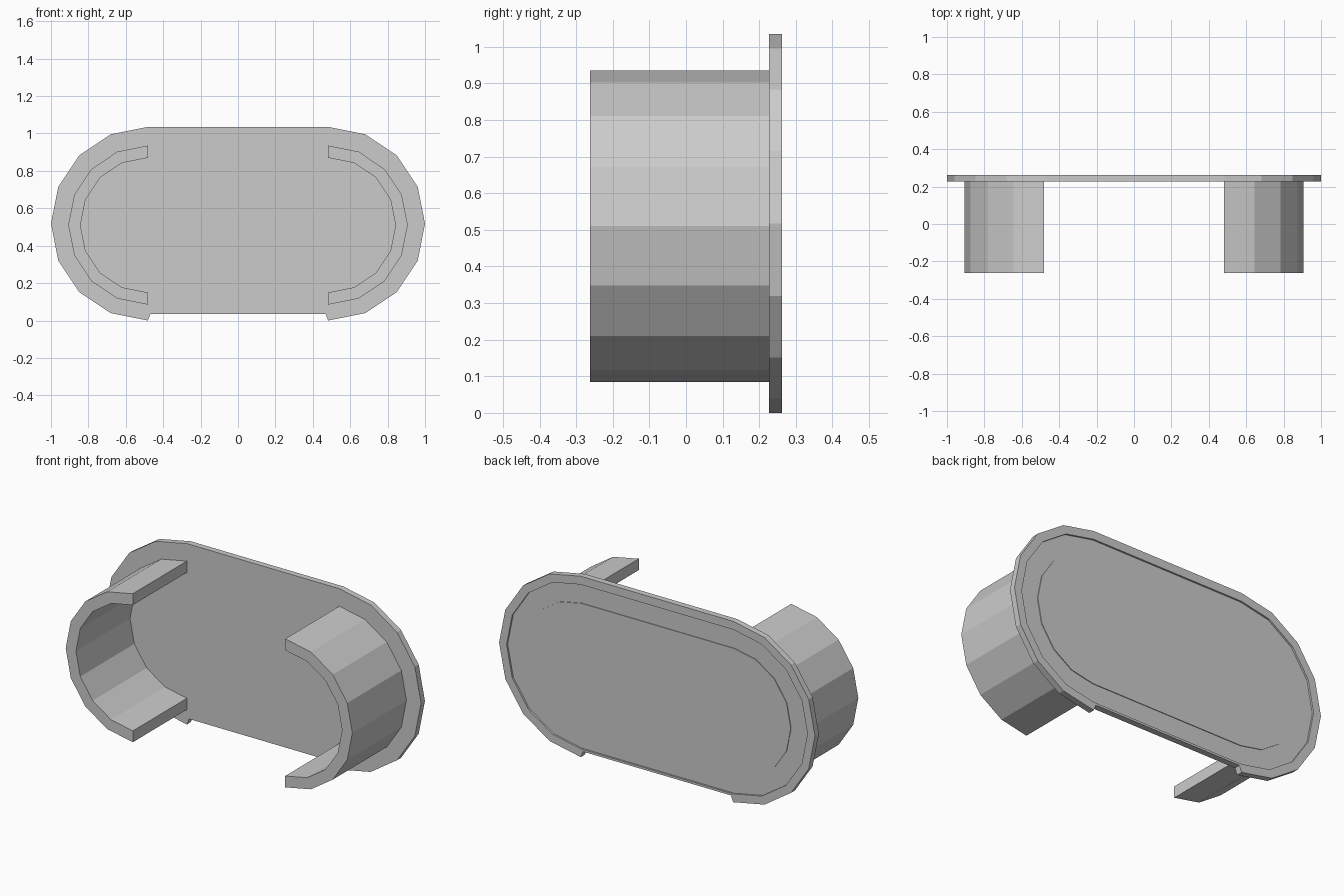
import bpy, bmesh, math

if "Cube" in bpy.data.objects:
    bpy.data.objects.remove(bpy.data.objects["Cube"])

CX = 0.4825          # arc centres lie at x = +-CX
Y_FRONT, Y_JOIN, Y_BACK = -0.262, 0.227, 0.262


def arc(r, cz):
    """Right-hand half circle, top to bottom, in eight flat steps (x, z)."""
    return [(CX + r * math.sin(math.pi * i / 8), cz + r * math.cos(math.pi * i / 8))
            for i in range(9)]


def pill(r, cz, notch_x, notch_z):
    """Closed stadium outline with two extra points along its bottom edge."""
    right = arc(r, cz) + [(notch_x, notch_z)]
    return right + [(-x, z) for x, z in reversed(right)]


def loft(name, loops):
    """Skin a list of (outline, y) loops and cap both ends."""
    bm = bmesh.new()
    rings = [[bm.verts.new((x, y, z)) for x, z in pts] for pts, y in loops]
    n = len(rings[0])
    for a, b in zip(rings, rings[1:]):
        for i in range(n):
            j = (i + 1) % n
            bm.faces.new((a[i], a[j], b[j], b[i]))
    bm.faces.new(rings[0])
    bm.faces.new(rings[-1])
    bmesh.ops.recalc_face_normals(bm, faces=bm.faces)
    mesh = bpy.data.meshes.new(name)
    bm.to_mesh(mesh)
    bm.free()
    obj = bpy.data.objects.new(name, mesh)
    bpy.context.collection.objects.link(obj)
    return obj


# Face plate: notched rim, shallow recess and slightly raised centre panel
outer = pill(0.5175, 0.5175, 0.468, 0.035)
rim = pill(0.47, 0.5175, 0.455, 0.0475)
panel = pill(0.36, 0.5175, 0.455, 0.1575)
loft("face_plate", [(outer, Y_JOIN), (outer, Y_BACK), (rim, Y_BACK),
                    (rim, Y_BACK - 0.01), (panel, Y_BACK - 0.01),
                    (panel, Y_BACK - 0.006)])

# Curved half-ring sleeves on the front, one at each end
band = arc(0.425, 0.51) + arc(0.36, 0.51)[::-1]
for side, s in (("right", 1), ("left", -1)):
    pts = [(s * x, z) for x, z in band]
    loft("sleeve_" + side, [(pts, Y_FRONT), (pts, Y_JOIN)])
